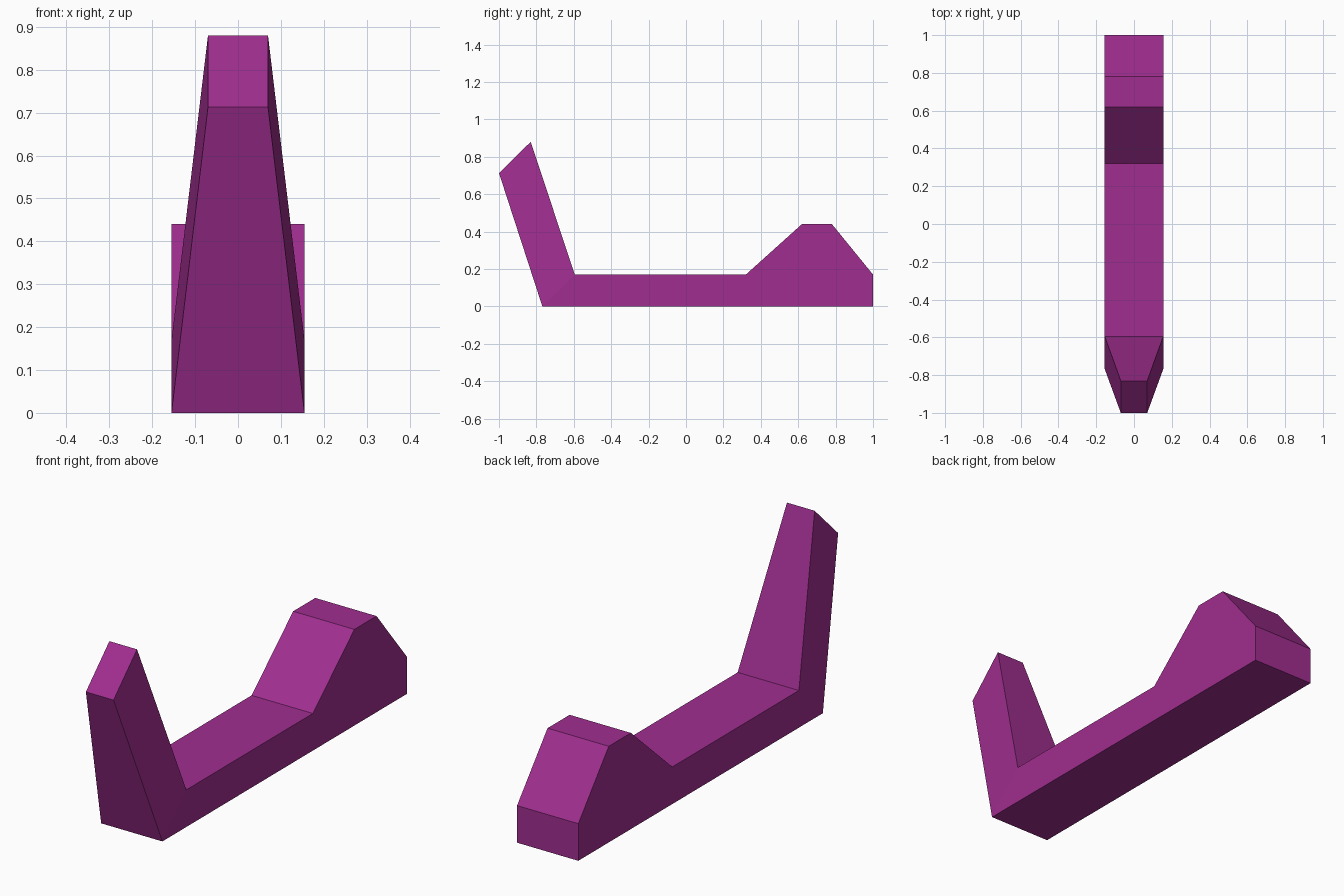
import bpy, bmesh, math

cube = bpy.data.objects.get("Cube")
if cube:
    bpy.data.objects.remove(cube, do_unlink=True)

# Single flat colour
purple = bpy.data.materials.new("purple")
purple.use_nodes = True
colour = (0.35, 0.027, 0.275, 1)
purple.diffuse_color = colour
purple.node_tree.nodes["Principled BSDF"].inputs["Base Color"].default_value = colour

# Cross-sections from post tip to back end: (lower y, z), (upper y, z), half width
WIDE, NARROW = 0.155, 0.07
sections = [
    ((-1.0, 0.713), (-0.83, 0.88), NARROW),   # post tip
    ((-0.768, 0), (-0.595, 0.17), WIDE),      # elbow
    ((0.32, 0), (0.32, 0.17), WIDE),          # foot of the hump
    ((0.62, 0), (0.62, 0.44), WIDE),          # hump top, front
    ((0.78, 0), (0.78, 0.44), WIDE),          # hump top, back
    ((1.0, 0), (1.0, 0.17), WIDE),            # back end
]

bm = bmesh.new()
rings = []
for low, high, w in sections:
    corners = [(-w, *low), (w, *low), (w, *high), (-w, *high)]
    rings.append([bm.verts.new(c) for c in corners])

# Skin neighbouring sections, then cap both ends
for a, b in zip(rings, rings[1:]):
    for i in range(4):
        j = (i + 1) % 4
        bm.faces.new((a[i], a[j], b[j], b[i]))
bm.faces.new(rings[0])
bm.faces.new(rings[-1])

# Merge coplanar panels and orient outwards
bmesh.ops.dissolve_limit(bm, angle_limit=math.radians(0.5),
                         verts=bm.verts[:], edges=bm.edges[:])
bmesh.ops.recalc_face_normals(bm, faces=bm.faces[:])

mesh = bpy.data.meshes.new("base_with_post_and_hump")
bm.to_mesh(mesh)
bm.free()
mesh.materials.append(purple)
body = bpy.data.objects.new("base_with_post_and_hump", mesh)
bpy.context.collection.objects.link(body)
